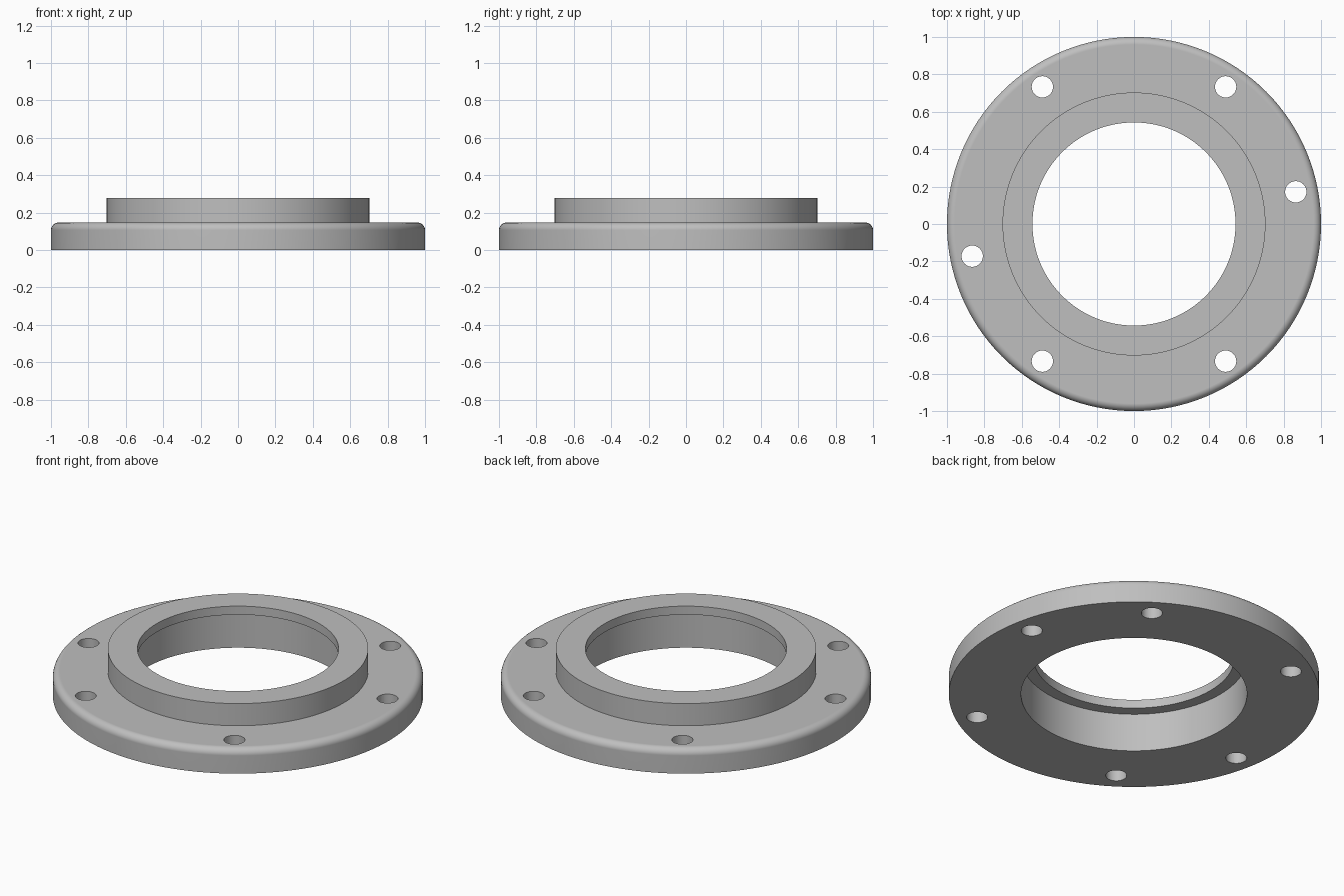
import bpy, bmesh
from math import radians, sin, cos, pi

if "Cube" in bpy.data.objects:
    bpy.data.objects.remove(bpy.data.objects["Cube"], do_unlink=True)

SEGMENTS = 128
OUTER, NECK, BORE, LIP = 1.0, 0.703, 0.61, 0.543
PLATE_TOP, TOP, LIP_BASE = 0.147, 0.279, 0.228
FILLET = 0.04
BOLT_CIRCLE, BOLT_RADIUS = 0.882, 0.057

# Plain grey metal
grey = bpy.data.materials.new("plain grey")
grey.use_nodes = True
colour = (0.52, 0.52, 0.52, 1)
grey.diffuse_color = colour
grey.node_tree.nodes["Principled BSDF"].inputs["Base Color"].default_value = colour


def lathe(name, profile):
    """Turn a closed (radius, height) profile around the z axis."""
    bm = bmesh.new()
    rings = []
    for i in range(SEGMENTS):
        a = 2 * pi * i / SEGMENTS
        rings.append([bm.verts.new((r * cos(a), r * sin(a), z)) for r, z in profile])
    n = len(profile)
    for i in range(SEGMENTS):
        here, after = rings[i], rings[(i + 1) % SEGMENTS]
        for j in range(n):
            k = (j + 1) % n
            bm.faces.new((here[j], after[j], after[k], here[k]))
    bmesh.ops.recalc_face_normals(bm, faces=bm.faces)
    mesh = bpy.data.meshes.new(name)
    bm.to_mesh(mesh)
    bm.free()
    obj = bpy.data.objects.new(name, mesh)
    bpy.context.collection.objects.link(obj)
    mesh.materials.append(grey)
    return obj


# Flange: plate with rounded rim, raised neck and stepped bore
fillet = [(OUTER - FILLET + FILLET * cos(t), PLATE_TOP - FILLET + FILLET * sin(t))
          for t in (radians(11.25 * s) for s in range(9))]
flange = lathe("flange", [(BORE, 0), (OUTER, 0)] + fillet +
               [(NECK, PLATE_TOP), (NECK, TOP), (LIP, TOP),
                (LIP, LIP_BASE), (BORE, LIP_BASE)])

# Six bolt holes, cut straight through the plate
bm = bmesh.new()
for angle in (11.25, 56.25, 123.75, 191.25, 236.25, 303.75):
    a = radians(angle)
    hole = bmesh.ops.create_cone(bm, cap_ends=True, segments=40, depth=0.6,
                                 radius1=BOLT_RADIUS, radius2=BOLT_RADIUS)
    bmesh.ops.translate(bm, verts=hole["verts"],
                        vec=(BOLT_CIRCLE * cos(a), BOLT_CIRCLE * sin(a), 0.07))
cutter_mesh = bpy.data.meshes.new("bolt_hole_cutter")
bm.to_mesh(cutter_mesh)
bm.free()
cutter_mesh.materials.append(grey)
cutter = bpy.data.objects.new("bolt_hole_cutter", cutter_mesh)
bpy.context.collection.objects.link(cutter)
cutter.hide_render = True

cut = flange.modifiers.new("bolt_holes", "BOOLEAN")
cut.operation = "DIFFERENCE"
cut.solver = "EXACT"
cut.object = cutter

bpy.ops.object.select_all(action="DESELECT")
flange.select_set(True)
bpy.context.view_layer.objects.active = flange
bpy.ops.object.modifier_apply(modifier=cut.name)
bpy.data.objects.remove(cutter, do_unlink=True)

# Smooth curved walls, crisp corners, flat top faces
bpy.ops.object.shade_smooth_by_angle(angle=radians(30))
weighted = flange.modifiers.new("weighted_normals", "WEIGHTED_NORMAL")
weighted.keep_sharp = True
